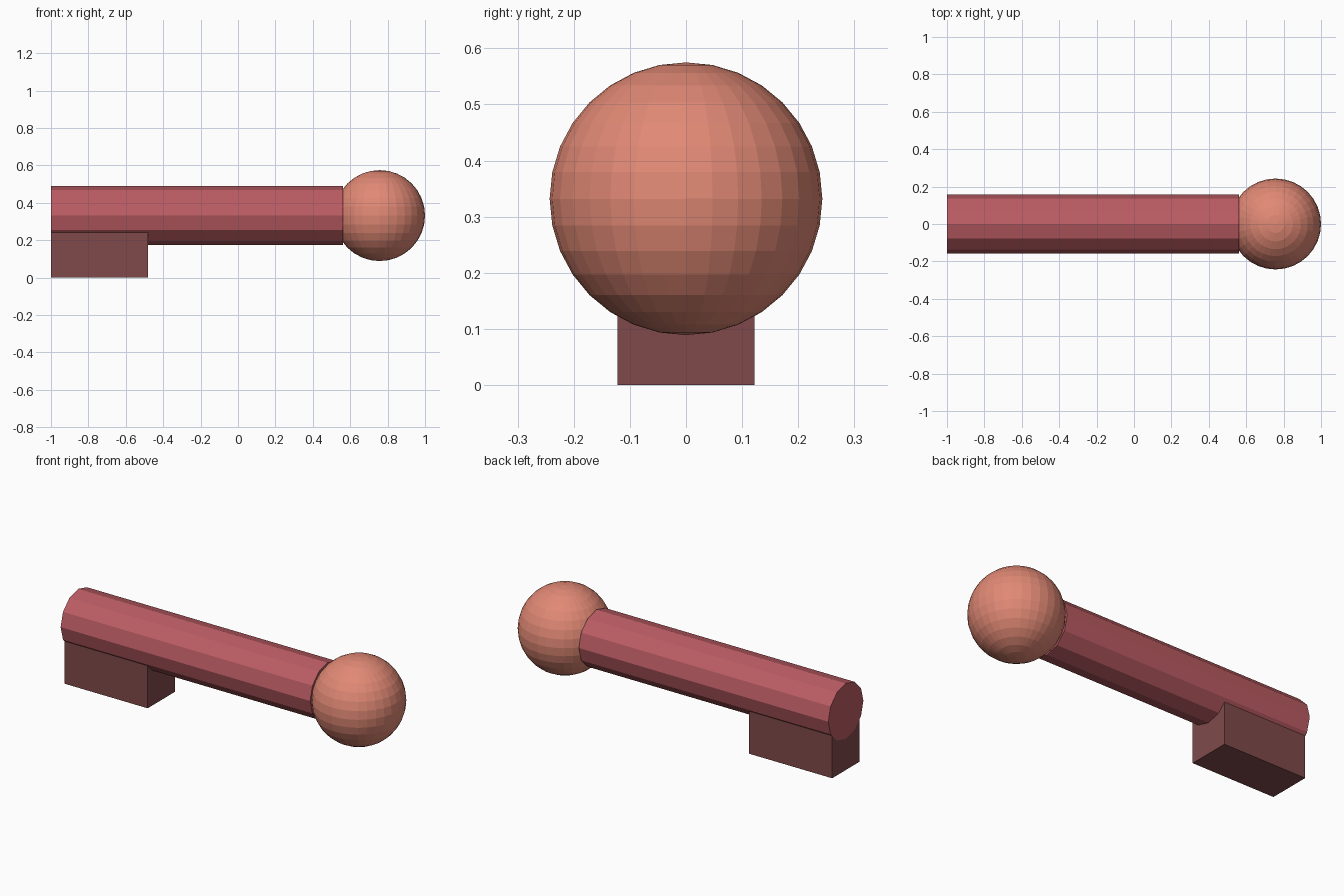
import bpy, math

if "Cube" in bpy.data.objects:
    bpy.data.objects.remove(bpy.data.objects["Cube"])


def material(name, rgb):
    # sRGB 0-255 to linear diffuse colour
    lin = [((c / 255 + 0.055) / 1.055) ** 2.4 for c in rgb]
    m = bpy.data.materials.new(name)
    m.diffuse_color = (*lin, 1)
    m.use_nodes = True
    m.node_tree.nodes["Principled BSDF"].inputs["Base Color"].default_value = m.diffuse_color
    return m


def finish(name, mat):
    ob = bpy.context.object
    ob.name = name
    ob.data.materials.append(mat)
    return ob


AXIS_Z = 0.333
TIP_R = 0.243

# Twelve-sided bar lying along x
x0, x1 = -1.0, 0.561
bpy.ops.mesh.primitive_cylinder_add(
    vertices=12, radius=0.157, depth=x1 - x0,
    location=((x0 + x1) / 2, 0, AXIS_Z), rotation=(0, math.pi / 2, 0))
finish("bar", material("dusty red", (187, 92, 99)))

# Faceted ball at the right end
bpy.ops.mesh.primitive_uv_sphere_add(
    segments=32, ring_count=16, radius=TIP_R, location=(1 - TIP_R, 0, AXIS_Z - 0.001))
finish("ball", material("salmon", (225, 137, 117)))

# Block under the left end, sunk slightly into the bar
bpy.ops.mesh.primitive_cube_add(size=1, location=(-0.74, 0, 0.121))
block = finish("block", material("dark red brown", (128, 74, 74)))
block.scale = (0.52, 0.244, 0.242)
